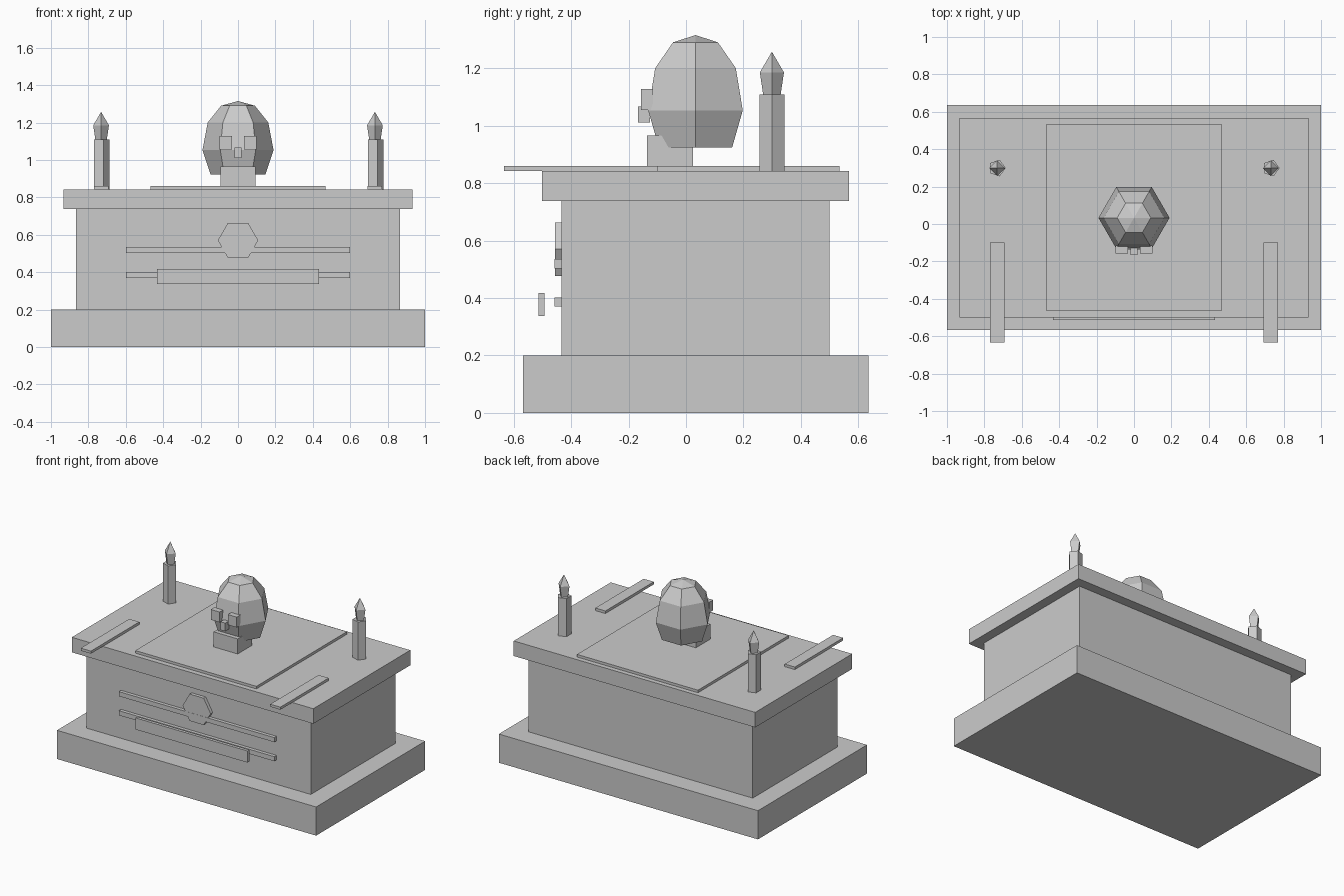
import bpy, bmesh
from math import cos, sin, tau

if "Cube" in bpy.data.objects:
    bpy.data.objects.remove(bpy.data.objects["Cube"], do_unlink=True)

stone = bpy.data.materials.new("pale_grey_stone")
stone.use_nodes = True
COLOUR = (0.6, 0.6, 0.6, 1)
stone.diffuse_color = COLOUR
stone.node_tree.nodes["Principled BSDF"].inputs["Base Color"].default_value = COLOUR


def finish(name, bm, location=(0, 0, 0)):
    bmesh.ops.recalc_face_normals(bm, faces=bm.faces)
    mesh = bpy.data.meshes.new(name)
    bm.to_mesh(mesh)
    bm.free()
    mesh.materials.append(stone)
    obj = bpy.data.objects.new(name, mesh)
    obj.location = location
    bpy.context.collection.objects.link(obj)
    return obj


def box(name, xs, ys, zs):
    bm = bmesh.new()
    bmesh.ops.create_cube(bm, size=1)
    spans = (xs, ys, zs)
    for v in bm.verts:
        v.co = [(lo + hi) / 2 + c * (hi - lo) for c, (lo, hi) in zip(v.co, spans)]
    return finish(name, bm)


def lathe(name, sides, profile, location):
    """Stack polygon rings of (radius, height); radius 0 makes a tip."""
    bm = bmesh.new()
    rings = []
    for r, z in profile:
        count = sides if r else 1
        rings.append([bm.verts.new((r * cos(tau * i / sides), r * sin(tau * i / sides), z))
                      for i in range(count)])
    for low, high in zip(rings, rings[1:]):
        for i in range(sides):
            j = (i + 1) % sides
            if len(high) == 1:
                bm.faces.new((low[i], low[j], high[0]))
            else:
                bm.faces.new((low[i], low[j], high[j], high[i]))
    for ring in (rings[0], rings[-1]):
        if len(ring) > 1:
            bm.faces.new(ring)
    return finish(name, bm, location)


# Stepped altar block
box("base_plinth", (-1, 1), (-0.567, 0.635), (0, 0.2))
box("altar_body", (-0.865, 0.865), (-0.433, 0.5), (0.2, 0.737))
box("altar_top", (-0.932, 0.932), (-0.501, 0.568), (0.737, 0.842))
box("altar_cloth", (-0.467, 0.467), (-0.465, 0.535), (0.842, 0.86))

# Front trim, plaque and hexagonal emblem
box("upper_trim", (-0.6, 0.6), (-0.457, -0.433), (0.503, 0.535))
box("lower_trim", (-0.6, 0.6), (-0.457, -0.433), (0.37, 0.402))
box("front_plaque", (-0.432, 0.432), (-0.513, -0.492), (0.337, 0.418))
emblem = lathe("hexagon_emblem", 6, [(0.108, 0), (0.108, 0.023)], (0, -0.433, 0.57))
emblem.rotation_euler.x = tau / 4

# Skull with jaw, eyes and nose
skull = [(0.147, 0.923), (0.19, 1.053), (0.162, 1.2), (0.09, 1.29), (0, 1.315)]
lathe("skull", 6, skull, (0, 0.033, 0))
box("jaw", (-0.093, 0.093), (-0.136, 0.024), (0.86, 0.965))
box("nose", (-0.018, 0.018), (-0.167, -0.125), (1.01, 1.067))

# Paired eyes, candles and overhanging strips
for side, s in (("left", 1), ("right", -1)):
    box(side + "_eye", sorted((s * 0.032, s * 0.1)), (-0.157, -0.115), (1.055, 1.127))
    box(side + "_strip", sorted((s * 0.692, s * 0.77)), (-0.633, -0.1), (0.842, 0.86))
    lathe(side + "_candle", 5, [(0.046, 0.842), (0.046, 1.108)], (s * 0.732, 0.299, 0))
    lathe(side + "_flame", 4, [(0.03, 1.105), (0.042, 1.185), (0, 1.257)],
          (s * 0.732, 0.299, 0))
